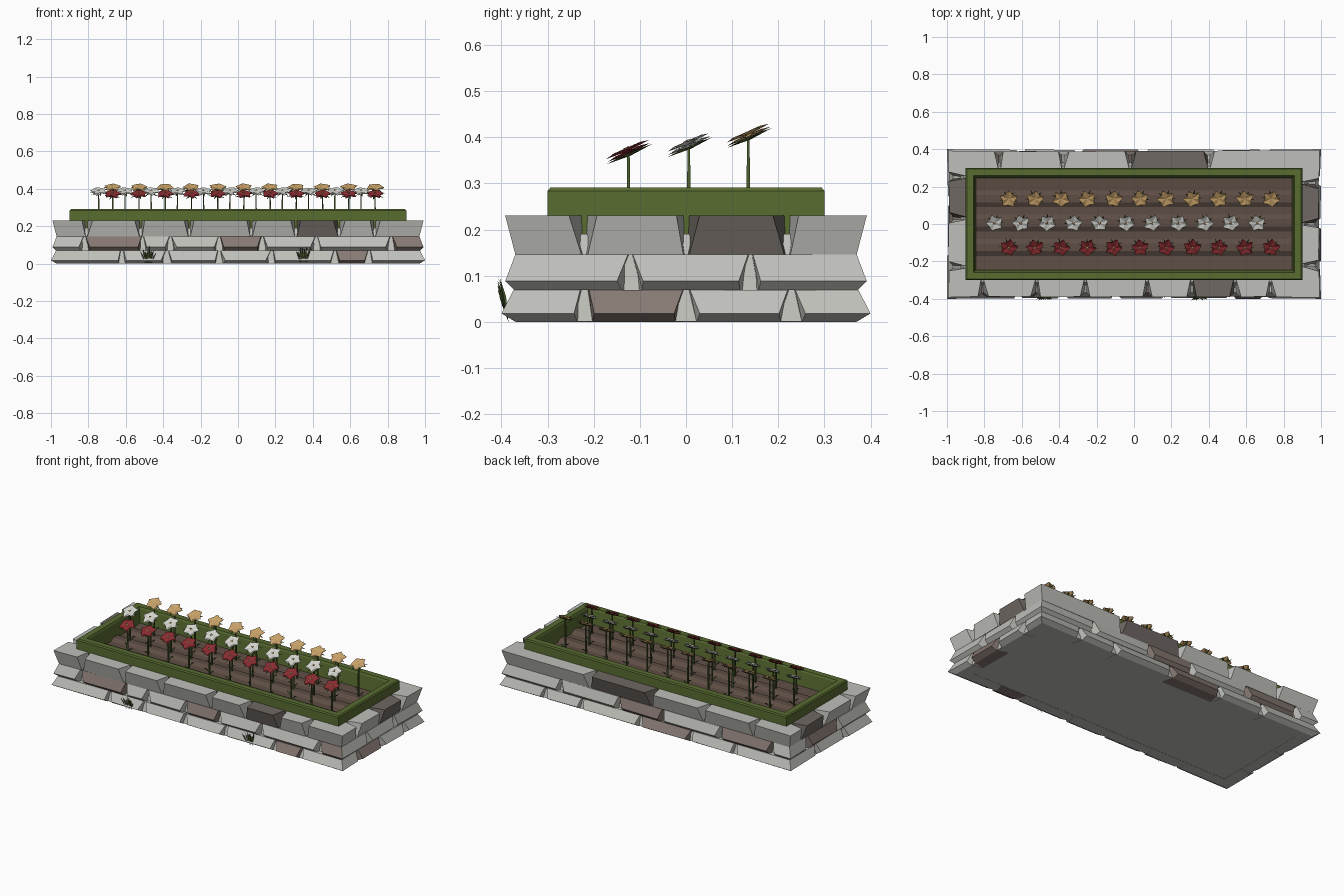
import bpy, bmesh, math, random
from mathutils import Matrix, Vector

random.seed(4)
cube = bpy.data.objects.get("Cube")
if cube:
    bpy.data.objects.remove(cube, do_unlink=True)


def material(name, r, g, b):
    m = bpy.data.materials.new(name)
    m.use_nodes = True
    m.diffuse_color = (r, g, b, 1)
    bsdf = m.node_tree.nodes["Principled BSDF"]
    bsdf.inputs["Base Color"].default_value = (r, g, b, 1)
    bsdf.inputs["Roughness"].default_value = 0.9
    return m


STONE = material("light stone", 0.52, 0.52, 0.49)
BROWN_STONE = material("brown stone", 0.24, 0.19, 0.17)
DARK_STONE = material("dark stone", 0.16, 0.14, 0.125)
GREEN = material("hedge green", 0.10, 0.15, 0.03)
SOIL = material("soil brown", 0.11, 0.075, 0.058)
LEAF = material("leaf green", 0.07, 0.11, 0.025)
RED = material("red petal", 0.25, 0.025, 0.03)
WHITE = material("white petal", 0.66, 0.66, 0.62)
TAN = material("tan petal", 0.58, 0.36, 0.14)


def finish(name, bm, mats):
    bmesh.ops.recalc_face_normals(bm, faces=bm.faces)
    mesh = bpy.data.meshes.new(name)
    bm.to_mesh(mesh)
    bm.free()
    for m in mats:
        mesh.materials.append(m)
    ob = bpy.data.objects.new(name, mesh)
    bpy.context.collection.objects.link(ob)
    return ob


def loft(bm, rings, mat=0, closed=False, caps=True):
    """Skin a list of equally long point rings."""
    rows = [[bm.verts.new(p) for p in ring] for ring in rings]
    n = len(rows[0])
    pairs = list(zip(rows, rows[1:])) + ([(rows[-1], rows[0])] if closed else [])
    faces = [bm.faces.new((a[i], a[(i + 1) % n], b[(i + 1) % n], b[i]))
             for a, b in pairs for i in range(n)]
    if caps and not closed:
        faces += [bm.faces.new(rows[0]), bm.faces.new(rows[-1])]
    for f in faces:
        f.material_index = mat


def rectangle(x, y, z):
    return [(-x, -y, z), (x, -y, z), (x, y, z), (-x, y, z)]


# Stone walls: profile points are (inset from outer face, height, joint gap)
PROFILES = {
    "lower": [(.1, 0, .002), (.03, 0, .02), (0, .018, .026), (.026, .069, .008), (.1, .069, .002)],
    "middle": [(.1, .069, .002), (.028, .069, .022), (.008, .088, .028), (.03, .146, .006), (.1, .146, .002)],
    "upper": [(.1, .146, .002), (.03, .146, .006), (.008, .23, .027), (.1, .23, .006)],
}
# Per side: joint positions, then indices of the dark stones
JOINTS = {
    "lower": {"front": ([-.62, -.38, -.1, .18, .52, .7], [5]),
              "right": ([-.22, 0, .23], [1]),
              "back": ([-.6, -.3, .05, .45, .7], [2]),
              "left": ([-.15, .12], [])},
    "middle": {"front": ([-.82, -.51, -.36, -.1, .13, .42, .82], [1, 4, 7]),
               "right": ([-.12, .14], []),
               "back": ([-.85, -.5, -.1, .2, .6], [1, 3]),
               "left": ([-.1, .2], [1])},
    "upper": {"front": ([-.81, -.52, -.26, .07, .31, .54, .73], [5]),
              "right": ([-.22, 0, .22], [2]),
              "back": ([-.72, -.38, -.02, .4], [3]),
              "left": ([-.23, .03, .25], [2])},
}
PLACE = {
    "front": (1, .4, lambda u, d, z: (u, -d, z)),
    "back": (1, .4, lambda u, d, z: (u, d, z)),
    "right": (.4, 1, lambda u, d, z: (d, u, z)),
    "left": (.4, 1, lambda u, d, z: (-d, u, z)),
}

for course, profile in PROFILES.items():
    bm = bmesh.new()
    for side, (joints, darks) in JOINTS[course].items():
        half, depth, place = PLACE[side]
        ends = [-half] + joints + [half]
        for i, (u0, u1) in enumerate(zip(ends, ends[1:])):
            rings = []
            for end, u, sign in ((0, u0, 1), (len(joints), u1, -1)):
                ring = []
                for inset, z, gap in profile:
                    if i == end:      # mitred corner
                        ring.append(place(u + sign * inset, depth - inset, z))
                    else:
                        g = gap * random.uniform(.75, 1.25)
                        d = depth - inset - random.uniform(0, .006)
                        ring.append(place(u + sign * g, d, z))
                rings.append(ring)
            loft(bm, rings, 1 if i in darks else 0)
    dark = DARK_STONE if course == "upper" else BROWN_STONE
    finish(course + "_stones", bm, [STONE, dark])

# Core behind the stones, closing the underside
bm = bmesh.new()
loft(bm, [rectangle(.965, .365, .001), rectangle(.93, .33, .14), rectangle(.91, .31, .19)])
finish("wall_core", bm, [STONE])

# Hedge-green rim around the bed
bm = bmesh.new()
loft(bm, [rectangle(.9 - i, .3 - i, z) for i, z in
          ((0, .17), (0, .284), (.006, .291), (.042, .291), (.047, .28), (.058, .17))],
     closed=True)
finish("planter_rim", bm, [GREEN])

# Soil with a ridge under each row of flowers
ROWS = [("red_flowers", -.125, .370, -.67, RED), ("white_flowers", .006, .385, -.745, WHITE),
        ("tan_flowers", .135, .405, -.67, TAN)]
bm = bmesh.new()
section = [(-.25, .17), (-.25, .197)]
for _, y, *_rest in ROWS:
    section += [(y - .045, .192), (y - .02, .206), (y + .02, .206), (y + .045, .192)]
section += [(.25, .197), (.25, .17)]
loft(bm, [[(x, y, z) for y, z in section] for x in (-.85, .85)])
finish("soil", bm, [SOIL])


def blade(bm, base, tip, width, mat=0):
    """Flat bent leaf from base to tip."""
    base, tip = Vector(base), Vector(tip)
    side = (tip - base).cross(Vector((0, 0, 1)))
    side = side.normalized() * width
    mid = base.lerp(tip, .5) + Vector((0, 0, .008))
    b, l, t, r = [bm.verts.new(p) for p in (base, mid + side, tip, mid - side)]
    for f in (bm.faces.new((b, l, t)), bm.faces.new((b, t, r))):
        f.material_index = mat


def star(bm, matrix, tip, valley, z, spin, mat, points=5, rise=.004):
    """Fan of pointed petals around a centre."""
    centre = bm.verts.new(matrix @ Vector((0, 0, z - rise)))
    ring = []
    for k in range(points * 2):
        a = spin + k * math.pi / points
        r = valley if k % 2 else tip * random.uniform(.92, 1.06)
        h = z + (rise if k % 2 else 0)
        ring.append(bm.verts.new(matrix @ Vector((r * math.cos(a), r * math.sin(a), h))))
    for k in range(len(ring)):
        f = bm.faces.new((centre, ring[k], ring[(k + 1) % len(ring)]))
        f.material_index = mat


# Flowers: stem, leaves, sepals, two petal layers and a small heart
for name, y, height, start, petal in ROWS:
    bm = bmesh.new()
    for i in range(11):
        x = start + i * .1403
        stem = [[(x + r * sx, y + r * sy, z) for sx, sy in ((-1, -1), (1, -1), (1, 1), (-1, 1))]
                for r, z in ((.004, .195), (.003, height - .006))]
        loft(bm, stem, 0)
        turn = random.uniform(0, math.tau)
        for k in range(2):
            a = turn + k * 2.6
            blade(bm, (x, y, .21 + .02 * k),
                  (x + .035 * math.cos(a), y + .03 * math.sin(a), .235 + .02 * k), .006)
        head = Matrix.Translation((x, y, height)) @ Matrix.Rotation(math.radians(24), 4, "X")
        spin = random.uniform(0, math.tau)
        star(bm, head, .052, .014, -.007, spin + .63, 0)
        star(bm, head, .049, .031, -.003, spin + .12, 1)
        star(bm, head, .049, .034, .004, spin, 1)
        if petal is not TAN:
            star(bm, head, .011, .006, .009, spin, 2, points=3, rise=-.001)
    finish(name, bm, [LEAF, petal, TAN])

# Grass tufts growing at the foot of the front wall
for name, x in (("grass_tuft_a", -.48), ("grass_tuft_b", .35)):
    bm = bmesh.new()
    for k in range(8):
        lean = (k - 3.5) * .012
        blade(bm, (x + lean * .4, -.385, .0),
              (x + lean, -.402 - random.uniform(0, .008), random.uniform(.055, .1)), .005)
    finish(name, bm, [LEAF])
